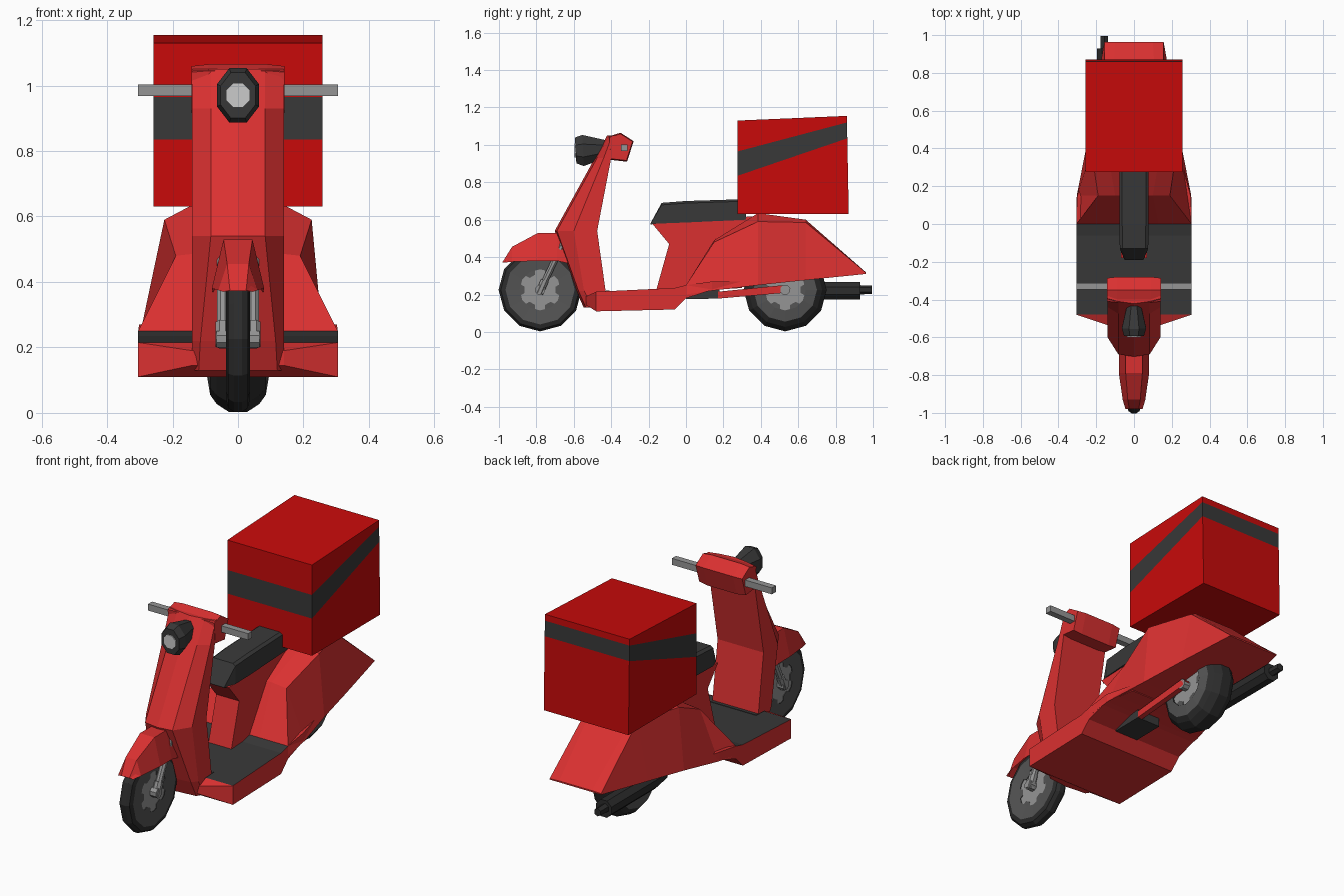
import bpy, bmesh, math
from mathutils import Vector

if "Cube" in bpy.data.objects:
    bpy.data.objects.remove(bpy.data.objects["Cube"])


def material(name, rgb):
    m = bpy.data.materials.new(name)
    m.diffuse_color = (*rgb, 1)
    m.use_nodes = True
    m.node_tree.nodes["Principled BSDF"].inputs["Base Color"].default_value = m.diffuse_color
    return m


RED = material("body_red", (0.70, 0.03, 0.03))
BOX_RED = material("box_red", (0.58, 0.003, 0.003))
DARK = material("dark_grey", (0.04, 0.04, 0.04))
TYRE = material("tyre_black", (0.025, 0.025, 0.025))
WALL = material("sidewall_grey", (0.09, 0.09, 0.09))
METAL = material("metal_grey", (0.30, 0.30, 0.30))
LENS = material("lens_grey", (0.55, 0.55, 0.55))


def loft(name, rings, mats, pick=None, closed=False):
    """Skin a list of equal-length rings; pick(segment, side) gives a material slot."""
    bm = bmesh.new()
    rows = [[bm.verts.new(p) for p in r] for r in rings]
    n = len(rows[0])
    for i in range(len(rows) if closed else len(rows) - 1):
        a, b = rows[i], rows[(i + 1) % len(rows)]
        for j in range(n):
            k = (j + 1) % n
            f = bm.faces.new((a[j], a[k], b[k], b[j]))
            f.material_index = pick(i, j) if pick else 0
    if not closed:
        bm.faces.new(rows[0])
        bm.faces.new(rows[-1])
    bmesh.ops.remove_doubles(bm, verts=bm.verts, dist=1e-4)
    bmesh.ops.recalc_face_normals(bm, faces=bm.faces)
    me = bpy.data.meshes.new(name)
    bm.to_mesh(me)
    bm.free()
    for m in mats:
        me.materials.append(m)
    ob = bpy.data.objects.new(name, me)
    bpy.context.collection.objects.link(ob)
    return ob


def prism(name, profile, slices, mat):
    """Side profile (y, z) swept over x slices (x, scale about its centre)."""
    cy = sum(p[0] for p in profile) / len(profile)
    cz = sum(p[1] for p in profile) / len(profile)
    return loft(name, [[(x, cy + (y - cy) * s, cz + (z - cz) * s) for y, z in profile]
                       for x, s in slices], [mat])


def tube(name, stations, mat, sides=8, pick=None):
    """Stations of (centre, radius) along a straight axis."""
    axis = (Vector(stations[-1][0]) - Vector(stations[0][0])).normalized()
    u = axis.cross(Vector((0, 0, 1))).normalized()
    v = u.cross(axis)
    angles = [2 * math.pi * (i + 0.5) / sides for i in range(sides)]
    return loft(name, [[Vector(c) + r * (u * math.cos(a) + v * math.sin(a)) for a in angles]
                       for c, r in stations], [mat], pick)


# Wheels: lathed tyre, rim disc, windows between spokes, hub
def wheel(name, y, profile, rim_x, hub_x):
    z, n = 0.225, 12
    full = profile + [(r, -x) for r, x in reversed(profile)]
    last = len(full) - 1
    rings = [[(x, y + r * math.sin(t), z + r * math.cos(t)) for r, x in full]
             for t in (2 * math.pi * i / n for i in range(n))]
    loft(name + "_tyre", rings, [TYRE, WALL],
         lambda i, j: 1 if j in (0, last - 1) else 0, closed=True)
    tube(name + "_rim", [((-rim_x, y, z), 0.125), ((rim_x, y, z), 0.125)], METAL, n)
    tube(name + "_hub", [((-hub_x, y, z), 0.028), ((hub_x, y, z), 0.028)], METAL, 8)
    for i in range(6):
        a = math.radians(60 * i + 30)
        pts = []
        for r, d in ((0.085, -0.2), (0.118, -0.3), (0.118, 0.3), (0.085, 0.2)):
            pts.append((y + r * math.sin(a + d), z + r * math.cos(a + d)))
        e = rim_x + 0.003
        prism(f"{name}_window_{i}", pts, [(-e, 1), (e, 1)], WALL)


wheel("front_wheel", -0.78, [(0.11, 0.03), (0.185, 0.036), (0.21, 0.03), (0.222, 0.012)], 0.027, 0.065)
wheel("rear_wheel", 0.53, [(0.11, 0.095), (0.17, 0.085), (0.198, 0.065), (0.222, 0.028)], 0.088, 0.125)

# Fork legs beside the front wheel
for side, s in (("left", -1), ("right", 1)):
    x = 0.047 * s
    tube(f"fork_lower_{side}", [((x, -0.785, 0.205), 0.023), ((x, -0.755, 0.275), 0.023)], METAL)
    tube(f"fork_upper_{side}", [((x, -0.76, 0.26), 0.018), ((x, -0.66, 0.47), 0.018)], METAL)

# Front fender: arched rings, open beneath the crown
fender = [(-0.98, 0.37, 0.375, 0.045), (-0.93, 0.375, 0.455, 0.06), (-0.79, 0.38, 0.53, 0.08),
          (-0.69, 0.38, 0.53, 0.08), (-0.60, 0.36, 0.50, 0.075)]
loft("front_fender", [[(-w, y, b), (-w * 0.55, y, t), (w * 0.55, y, t), (w, y, b),
                       (w * 0.6, y, b + (t - b) * 0.35), (-w * 0.6, y, b + (t - b) * 0.35)]
                      for y, b, t, w in fender], [RED])

# Leg shield: stacked cross-sections with a chamfered nose
shield = [(0.13, 0.12, -0.535, -0.50, -0.43), (0.22, 0.115, -0.575, -0.545, -0.43),
          (0.54, 0.083, -0.69, -0.60, -0.475), (0.93, 0.083, -0.475, -0.44, -0.40),
          (1.05, 0.083, -0.41, -0.395, -0.37)]
loft("leg_shield", [[(-0.14, b, z), (-0.14, s, z), (-w, f, z), (0, f - 0.012, z),
                     (w, f, z), (0.14, s, z), (0.14, b, z)] for z, w, f, s, b in shield], [RED])

# Handlebar cowl, bar and headlight
prism("handlebar_cowl", [(-0.415, 1.045), (-0.35, 1.065), (-0.28, 1.02), (-0.315, 0.91), (-0.405, 0.92)],
      [(-0.142, 0.92), (-0.09, 1), (0.09, 1), (0.142, 0.92)], RED)
tube("handlebar", [((-0.305, -0.33, 0.985), 0.025), ((0.305, -0.33, 0.985), 0.025)], METAL, 4)
lamp = tube("headlight", [((0, -0.41, 0.98), 0.045), ((0, -0.55, 0.97), 0.09),
                          ((0, -0.59, 0.97), 0.075)], DARK, 8)
for v in lamp.data.vertices:
    v.co.x *= 0.77
tube("headlight_lens", [((0, -0.58, 0.97), 0.04), ((0, -0.597, 0.97), 0.04)], LENS, 8)

# Floorboard with a dark top
floor = [(-0.535, 0.14, 0.19, 0.145), (-0.48, 0.305, 0.215, 0.11), (-0.06, 0.305, 0.235, 0.12),
         (0.0, 0.305, 0.25, 0.18), (0.14, 0.302, 0.27, 0.225), (0.3, 0.26, 0.27, 0.235)]
loft("floorboard", [[(-w, y, b), (w, y, b), (w, y, t), (-w, y, t)] for y, w, t, b in floor],
     [RED, DARK], lambda i, j: 1 if j == 2 and i in (1, 2) else 0)
prism("floor_mat_front", [(-0.49, 0.19), (-0.49, 0.217), (-0.41, 0.221), (-0.41, 0.19)],
      [(-0.14, 1), (0.14, 1)], DARK)

# Rear body: y, bottom half-width and z, shoulder half-width and z, top half-width and z
body = [(0.0, 0.305, 0.20, 0.305, 0.25, 0.13, 0.25), (0.15, 0.303, 0.222, 0.19, 0.48, 0.10, 0.49),
        (0.385, 0.257, 0.25, 0.225, 0.59, 0.14, 0.635), (0.64, 0.215, 0.277, 0.15, 0.585, 0.12, 0.60),
        (0.963, 0.157, 0.31, 0.157, 0.316, 0.10, 0.318)]
loft("rear_body", [[(-wb, y, zb), (-ws, y, zs), (-wt, y, zt), (wt, y, zt), (ws, y, zs), (wb, y, zb)]
                   for y, wb, zb, ws, zs, wt, zt in body], [RED])

# Seat post and seat
prism("seat_post", [(-0.16, 0.22), (-0.09, 0.47), (-0.18, 0.578), (0.38, 0.62), (0.38, 0.4), (0.02, 0.22)],
      [(-0.07, 1), (0.07, 1)], RED)
seat = [(-0.19, 0.575, 0.05), (-0.19 + 0.06, 0.58, 0.075), (0.0, 0.585, 0.078), (0.32, 0.60, 0.078)]
tops = [0.58, 0.69, 0.70, 0.71]
loft("seat", [[(-w, y, b), (-w, y, t - (t - b) * 0.1), (-w * 0.8, y, t), (w * 0.8, y, t),
               (w, y, t - (t - b) * 0.1), (w, y, b)] for (y, b, w), t in zip(seat, tops)], [DARK])

# Delivery box with a slanted dark stripe
levels = [(0.63, 0.63), (0.835, 1.035), (0.965, 1.12), (1.13, 1.155)]
rings = []
for zf, zb in levels:
    yb = 0.87 - 0.01 * (zb - 0.63) / 0.525
    rings.append([(-0.258, 0.276, zf), (0.258, 0.276, zf), (0.258, yb, zb), (-0.258, yb, zb)])
loft("delivery_box", rings, [BOX_RED, DARK], lambda i, j: 1 if i == 1 else 0)

# Swing arm, engine block and exhaust
prism("swing_arm", [(0.17, 0.178), (0.17, 0.215), (0.52, 0.25), (0.56, 0.235), (0.54, 0.21)],
      [(0.095, 1), (0.125, 1)], RED)
prism("engine_block", [(0.0, 0.176), (0.0, 0.24), (0.18, 0.24), (0.18, 0.178)],
      [(-0.02, 1), (0.125, 1)], DARK)
tube("exhaust", [((-0.15, 0.42, 0.22), 0.035), ((-0.15, 0.52, 0.22), 0.05),
                 ((-0.15, 0.93, 0.22), 0.05)], TYRE, 8)
tube("exhaust_tip", [((-0.157, 0.92, 0.225), 0.025), ((-0.157, 0.995, 0.225), 0.022)], TYRE, 6)
